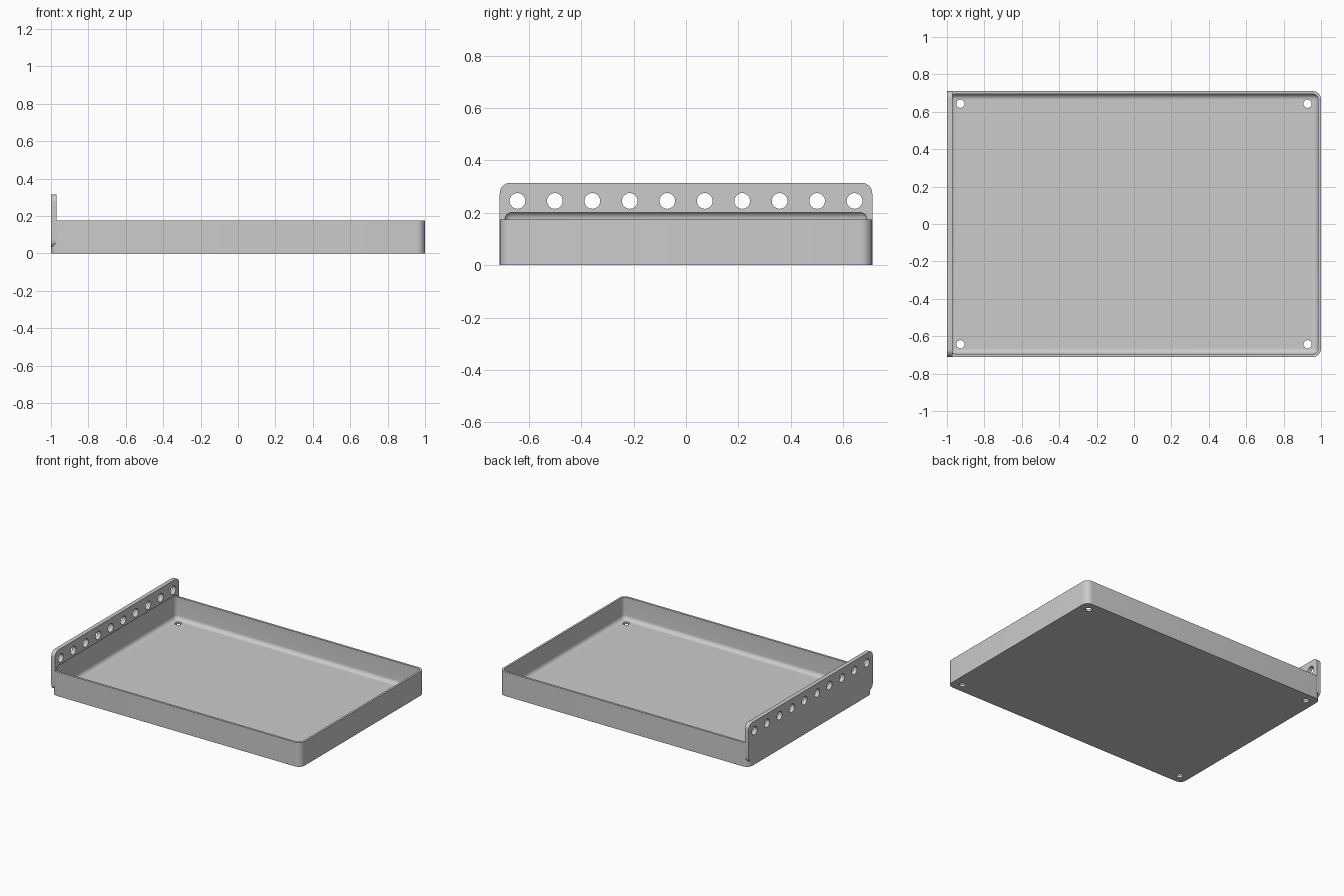
import bpy, bmesh, math
from mathutils import Matrix, Vector

cube = bpy.data.objects.get("Cube")
if cube:
    bpy.data.objects.remove(cube, do_unlink=True)

# Single grey material
grey = bpy.data.materials.new("light_grey")
grey.use_nodes = True
colour = (0.6, 0.6, 0.6, 1)
grey.diffuse_color = colour
grey.node_tree.nodes["Principled BSDF"].inputs["Base Color"].default_value = colour


def add_object(name, bm):
    bmesh.ops.recalc_face_normals(bm, faces=bm.faces)
    mesh = bpy.data.meshes.new(name)
    bm.to_mesh(mesh)
    bm.free()
    mesh.materials.append(grey)
    obj = bpy.data.objects.new(name, mesh)
    bpy.context.collection.objects.link(obj)
    return obj


def rounded_box(name, low, high, radius, axis=None):
    """Box with edges along one axis rounded, or every edge if axis is None."""
    low, high = Vector(low), Vector(high)
    size = high - low
    bm = bmesh.new()
    bmesh.ops.create_cube(bm, size=1, matrix=Matrix.Translation((low + high) / 2)
                          @ Matrix.Diagonal((*size, 1)))
    edges = [e for e in bm.edges if axis is None
             or abs((e.verts[0].co - e.verts[1].co)[axis]) > 1e-4]
    bmesh.ops.bevel(bm, geom=edges, offset=radius, segments=8, profile=0.5, affect='EDGES')
    return add_object(name, bm)


def hole_cutters(name, centres, radius, depth, rotation):
    bm = bmesh.new()
    for centre in centres:
        bmesh.ops.create_cone(bm, cap_ends=True, segments=32, radius1=radius, radius2=radius,
                              depth=depth, matrix=Matrix.Translation(centre) @ rotation)
    return add_object(name, bm)


def boolean(target, tool, operation):
    mod = target.modifiers.new(tool.name, 'BOOLEAN')
    mod.operation = operation
    mod.solver = 'EXACT'
    mod.object = tool
    bpy.context.view_layer.objects.active = target
    bpy.ops.object.modifier_apply(modifier=mod.name)
    bpy.data.objects.remove(tool, do_unlink=True)


W = 0.711  # half width

# Tray body joined with the taller mounting plate
tray = rounded_box("tray", (-1, -W, 0), (1, W, 0.175), 0.045, axis=2)
plate = rounded_box("mounting_plate", (-1, -W, 0.032), (-0.97, W, 0.314), 0.04, axis=0)
boolean(tray, plate, 'UNION')

# Softly rounded cavity, which also bites into the plate above the rim
cavity = rounded_box("cavity", (-0.985, -W + 0.016, 0.015), (0.985, W - 0.016, 0.205), 0.03)
boolean(tray, cavity, 'DIFFERENCE')

# Row of ten holes along the plate
row = [(-0.985, (i - 4.5) * 0.143, 0.245) for i in range(10)]
boolean(tray, hole_cutters("plate_holes", row, 0.03, 0.1,
                           Matrix.Rotation(math.pi / 2, 4, 'Y')), 'DIFFERENCE')

# Corner holes through the floor
corners = [(x, y, 0) for x in (-0.928, 0.928) for y in (-0.643, 0.643)]
boolean(tray, hole_cutters("floor_holes", corners, 0.022, 0.1, Matrix()), 'DIFFERENCE')

# Smooth shading with crisp edges
for obj in bpy.context.selected_objects:
    obj.select_set(False)
tray.select_set(True)
bpy.context.view_layer.objects.active = tray
bpy.ops.object.shade_smooth_by_angle(angle=math.radians(30))
